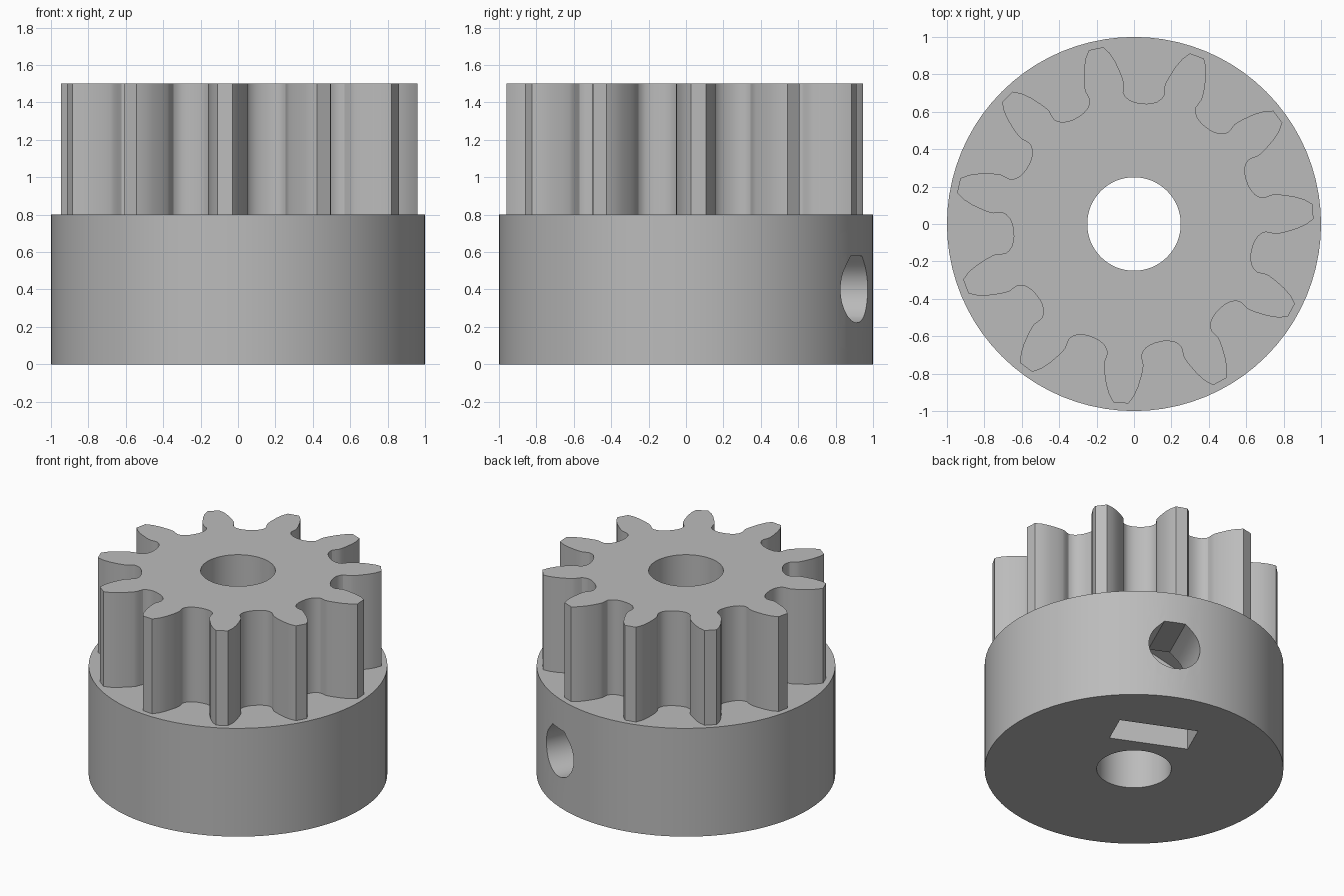
import bpy, bmesh, math
from mathutils import Matrix, Vector

if "Cube" in bpy.data.objects:
    bpy.data.objects.remove(bpy.data.objects["Cube"])

TEETH = 11
TOOTH_OFFSET = 4.0      # degrees, direction of the first tooth
SCREW_DIR = 66.0        # degrees, direction of the set screw

grey = bpy.data.materials.new("grey plastic")
grey.diffuse_color = (0.5, 0.5, 0.5, 1)
grey.use_nodes = True
grey.node_tree.nodes["Principled BSDF"].inputs["Base Color"].default_value = grey.diffuse_color


def prism(name, outline, z0, z1, matrix=Matrix()):
    """Extrude a closed 2D outline from z0 to z1, then place it."""
    bm = bmesh.new()
    face = bm.faces.new([bm.verts.new((x, y, z0)) for x, y in outline])
    ext = bmesh.ops.extrude_face_region(bm, geom=[face])
    top = [v for v in ext["geom"] if isinstance(v, bmesh.types.BMVert)]
    bmesh.ops.translate(bm, vec=Vector((0, 0, z1 - z0)), verts=top)
    bmesh.ops.recalc_face_normals(bm, faces=bm.faces)
    bmesh.ops.transform(bm, matrix=matrix, verts=bm.verts)
    mesh = bpy.data.meshes.new(name)
    bm.to_mesh(mesh)
    bm.free()
    mesh.materials.append(grey)
    obj = bpy.data.objects.new(name, mesh)
    bpy.context.collection.objects.link(obj)
    return obj


def polar(r, deg):
    return r * math.cos(math.radians(deg)), r * math.sin(math.radians(deg))


def arc(r, n, start=0.0, sweep=360.0, closed=True):
    return [polar(r, start + sweep * i / (n if closed else n - 1)) for i in range(n)]


def combine(target, other, operation):
    """Apply a boolean with another solid and delete that solid."""
    mod = target.modifiers.new(operation, "BOOLEAN")
    mod.operation = operation
    mod.object = other
    mod.solver = "EXACT"
    bpy.context.view_layer.objects.active = target
    bpy.ops.object.modifier_apply(modifier=mod.name)
    bpy.data.objects.remove(other)


# hub
pinion = prism("pinion_with_hub", arc(1.0, 80), 0, 0.8)

# toothed part: half a tooth as (radius, half angle), mirrored and repeated
half = [(0.96, 2.4), (0.92, 4.2), (0.87, 5.7), (0.81, 7.1), (0.775, 7.8),
        (0.755, 8.0), (0.73, 7.7), (0.705, 7.5), (0.685, 8.2), (0.665, 9.8),
        (0.652, 12.2), (0.646, 14.5)]
tooth = [(r, -a) for r, a in reversed(half)] + half
gear_outline = [polar(r, a + TOOTH_OFFSET + 360 * k / TEETH)
                for k in range(TEETH) for r, a in tooth]
combine(pinion, prism("teeth", gear_outline, 0.4, 1.5), "UNION")

# shaft bore
combine(pinion, prism("bore", arc(0.25, 64), -0.5, 2.0), "DIFFERENCE")

# side placement: local x is sideways, local y is up, local z points outwards
side = (Matrix.Rotation(math.radians(SCREW_DIR), 4, "Z")
        @ Matrix(((0, 0, 1, 0), (1, 0, 0, 0), (0, 1, 0, 0.4), (0, 0, 0, 1))))

# set screw hole: truncated teardrop
r = 0.178
flat = r * math.tan(math.radians(22.5))
teardrop = arc(r, 25, 135, 270, closed=False) + [(flat, r), (-flat, r)]
combine(pinion, prism("screw_hole", teardrop, 0.0, 1.3, side), "DIFFERENCE")

# nut slot: open at the bottom, hexagonal at the top
w = 0.272
slot = [(-w, -0.6), (w, -0.6), (w, w / math.sqrt(3)),
        (0, 2 * w / math.sqrt(3)), (-w, w / math.sqrt(3))]
combine(pinion, prism("nut_slot", slot, 0.355, 0.605, side), "DIFFERENCE")

# smooth shading with sharp edges kept
bpy.ops.object.select_all(action="DESELECT")
pinion.select_set(True)
bpy.context.view_layer.objects.active = pinion
bpy.ops.object.shade_smooth_by_angle(angle=math.radians(25))
